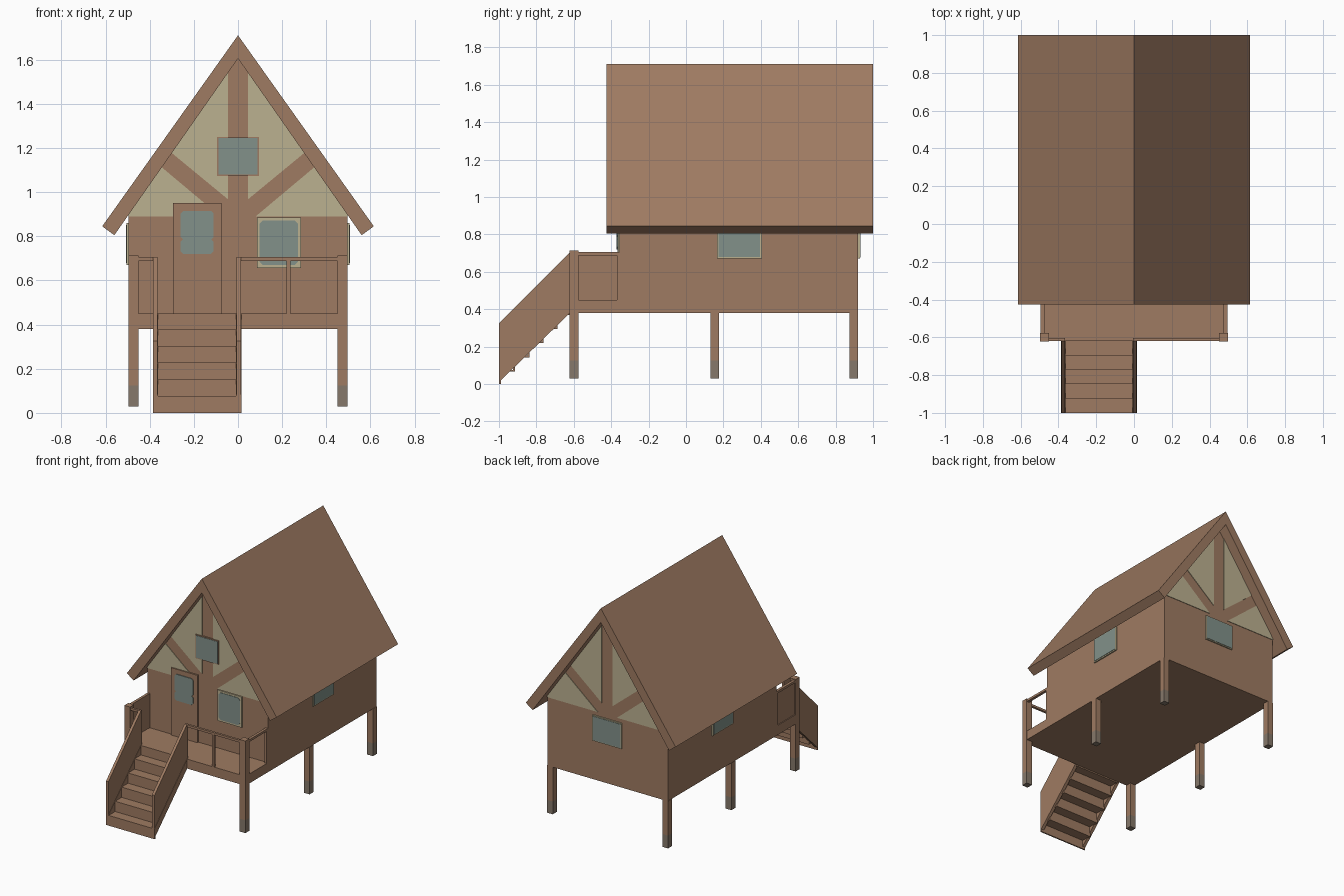
import bpy, bmesh
from mathutils import Vector

if "Cube" in bpy.data.objects:
    bpy.data.objects.remove(bpy.data.objects["Cube"])


def material(name, rgb):
    m = bpy.data.materials.new(name)
    m.diffuse_color = (*rgb, 1)
    m.use_nodes = True
    m.node_tree.nodes["Principled BSDF"].inputs["Base Color"].default_value = m.diffuse_color
    return m


WOOD = material("brown wood", (0.345, 0.198, 0.122))
CREAM = material("cream plaster", (0.50, 0.44, 0.28))
GLASS = material("grey teal glass", (0.223, 0.285, 0.255))
STONE = material("grey foot", (0.24, 0.19, 0.145))


def prism(name, pts, axis, a, b, mat):
    """Extrude a flat outline along an axis from a to b."""
    def place(p, t):
        return Vector((t, *p)) if axis == "x" else Vector((p[0], t, p[1]))
    bm = bmesh.new()
    lo = [bm.verts.new(place(p, a)) for p in pts]
    hi = [bm.verts.new(place(p, b)) for p in pts]
    bm.faces.new(lo)
    bm.faces.new(hi)
    n = len(pts)
    for i in range(n):
        j = (i + 1) % n
        bm.faces.new((lo[i], lo[j], hi[j], hi[i]))
    bmesh.ops.recalc_face_normals(bm, faces=bm.faces)
    me = bpy.data.meshes.new(name)
    bm.to_mesh(me)
    bm.free()
    me.materials.append(mat)
    ob = bpy.data.objects.new(name, me)
    bpy.context.collection.objects.link(ob)
    return ob


def box(name, x0, x1, y0, y1, z0, z1, mat=WOOD):
    return prism(name, [(x0, z0), (x1, z0), (x1, z1), (x0, z1)], "y", y0, y1, mat)


def plate(name, u0, u1, z0, z1, axis, a, b, mat, c=0.0):
    """Rectangular plate, optionally with clipped corners."""
    if c:
        pts = [(u0 + c, z0), (u1 - c, z0), (u1, z0 + c), (u1, z1 - c),
               (u1 - c, z1), (u0 + c, z1), (u0, z1 - c), (u0, z0 + c)]
    else:
        pts = [(u0, z0), (u1, z0), (u1, z1), (u0, z1)]
    return prism(name, pts, axis, a, b, mat)


def window(name, u0, u1, z0, z1, axis, wall, out, frame, border, clip=0.0):
    plate(name + "_frame", u0, u1, z0, z1, axis, wall, wall + out * 0.009, frame)
    plate(name + "_glass", u0 + border, u1 - border, z0 + border, z1 - border, axis,
          wall + out * 0.005, wall + out * 0.012, GLASS, clip)


FRONT, BACK, SIDE = -0.355, 0.92, 0.495

# House body and roof
prism("house_body", [(-SIDE, 0.38), (SIDE, 0.38), (SIDE, 0.90), (0, 1.607), (-SIDE, 0.90)],
      "y", FRONT, BACK, WOOD)
prism("roof", [(0, 1.71), (0.615, 0.845), (0.56, 0.805), (0, 1.605),
               (-0.56, 0.805), (-0.615, 0.845)], "y", -0.425, 1.0, WOOD)

# Plaster fields between the gable beams
for s, side in ((-1, "left"), (1, "right")):
    for wall, out, end in ((FRONT, -1, "front"), (BACK, 1, "back")):
        upper = [(0.045, 0.967), (0.30, 1.177), (0.045, 1.541)]
        lower = [(0.08, 0.89), (0.345, 1.112), (0.495, 0.898), (0.495, 0.89)]
        for part, pts in (("upper", upper), ("lower", lower)):
            prism(f"{end}_{side}_{part}_plaster", [(s * x, z) for x, z in pts],
                  "y", wall, wall + out * 0.004, CREAM)

# Door with two panes
box("door", -0.295, -0.075, FRONT - 0.012, FRONT, 0.45, 0.95)
for name, z0, z1 in (("lower", 0.72, 0.787), ("upper", 0.785, 0.915)):
    plate(f"door_{name}_glass", -0.26, -0.11, z0, z1, "y", FRONT - 0.017, FRONT - 0.01, GLASS, 0.012)

# Windows
window("front_window", 0.085, 0.285, 0.657, 0.885, "y", FRONT, -1, CREAM, 0.013, 0.015)
window("gable_window", -0.095, 0.095, 1.073, 1.25, "y", FRONT, -1, WOOD, 0.006)
window("back_window", -0.12, 0.12, 0.67, 0.86, "y", BACK, 1, CREAM, 0.007)
for s, side in ((-1, "left"), (1, "right")):
    window(f"{side}_window", 0.165, 0.405, 0.67, 0.86, "x", s * SIDE, s, CREAM, 0.009)

# Porch deck
box("porch_deck", -SIDE, SIDE, -0.62, FRONT, 0.38, 0.45)

# Stilts with grey feet; the front pair rises as porch corner posts
for s, side in ((-1, "left"), (1, "right")):
    x0, x1 = sorted((s * 0.45, s * 0.497))
    for name, y, top in (("front", -0.623, 0.713), ("middle", 0.13, 0.38), ("back", 0.873, 0.381)):
        box(f"{side}_{name}_post", x0, x1, y, y + 0.047, 0.125, top)
        box(f"{side}_{name}_foot", x0, x1, y, y + 0.047, 0.03, 0.125, STONE)
    # Side handrail and wall post
    r0, r1 = sorted((s * 0.475, s * 0.495))
    box(f"{side}_side_rail", r0, r1, -0.58, FRONT, 0.688, 0.705)
    box(f"{side}_wall_post", r0, r1, -0.37, FRONT, 0.45, 0.69)

# Closed panel on the left side of the porch
box("left_side_panel", -0.488, -0.478, -0.58, FRONT, 0.45, 0.69)

# Front handrails and uprights
box("front_rail_left", -0.45, -0.365, -0.62, -0.603, 0.688, 0.705)
box("front_rail_right", -0.005, 0.45, -0.62, -0.603, 0.688, 0.705)
for name, x in (("stair_left", -0.383), ("stair_right", -0.005), ("middle", 0.22)):
    box(f"{name}_baluster", x, x + 0.018, -0.62, -0.603, 0.45, 0.70)

# Stair treads and risers as one folded sheet
STEP, T = 0.076, 0.01
top = []
for i in range(5):
    y, z = -1 + i * STEP, i * STEP
    top += [(y, z), (y, z + STEP)]
top.append((-0.62, 0.38))
under = [(y + T, max(0, z - T)) for y, z in top]
under[-1] = (-0.62, 0.37)
prism("steps", top + under[::-1], "x", -0.37, 0.0, WOOD)
box("bottom_riser", -0.385, 0.015, -1, -0.99, 0, STEP)

# Stair side panels with stringers
for name, x in (("left", -0.384), ("right", -0.006)):
    prism(f"stair_{name}_panel", [(-1, 0.01), (-1, 0.325), (-0.62, 0.705), (-0.62, 0.38)],
          "x", x, x + 0.02, WOOD)
    prism(f"stair_{name}_stringer", [(-1, 0.01), (-1, 0.08), (-0.62, 0.45), (-0.62, 0.38)],
          "x", x - 0.002, x + 0.022, WOOD)
